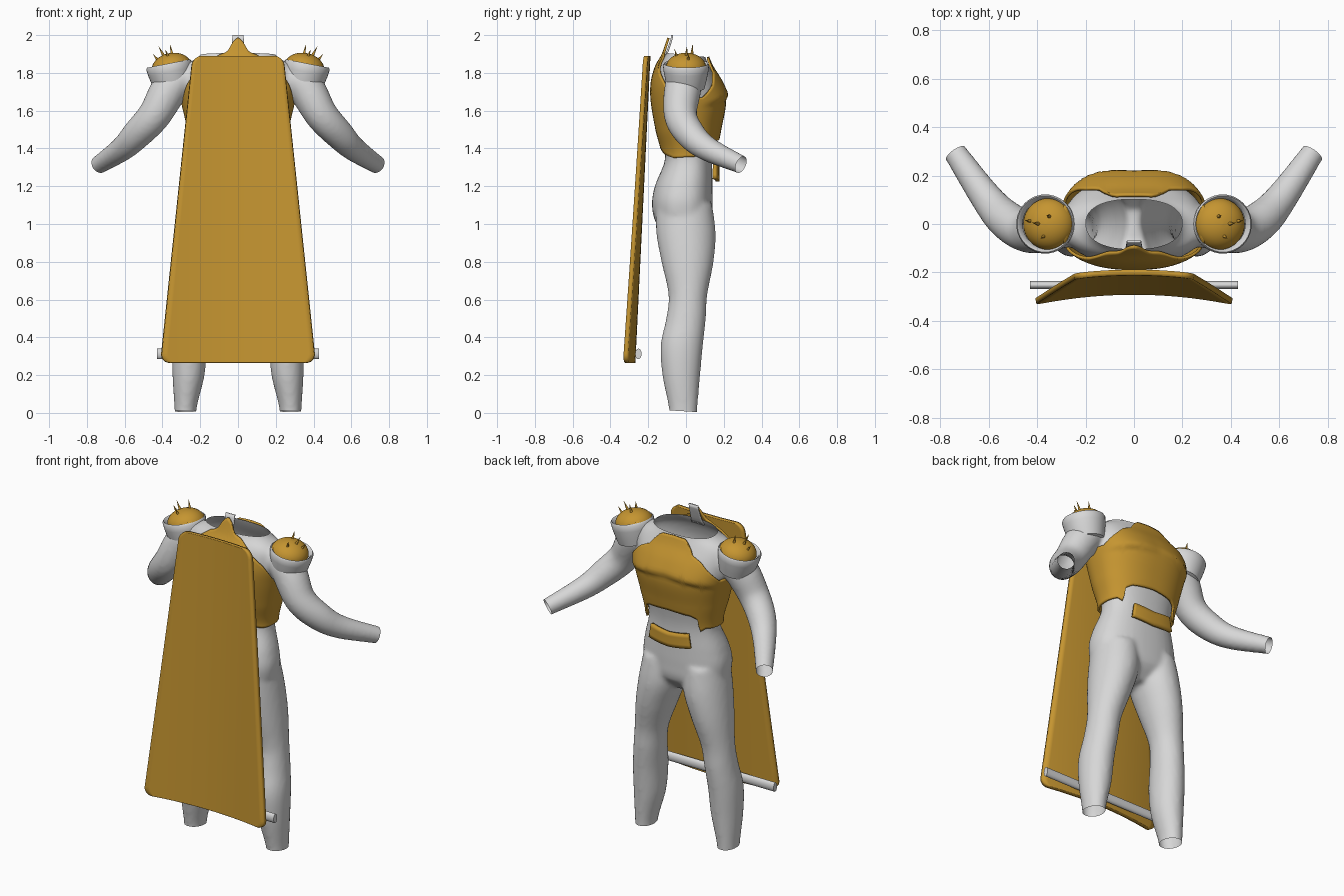
import bpy, bmesh, math
from mathutils import Vector, Matrix

if "Cube" in bpy.data.objects:
    bpy.data.objects.remove(bpy.data.objects["Cube"])


def material(name, rgb):
    m = bpy.data.materials.new(name)
    m.diffuse_color = (*rgb, 1)
    m.use_nodes = True
    m.node_tree.nodes["Principled BSDF"].inputs["Base Color"].default_value = m.diffuse_color
    return m


GREY = material("light_grey", (0.68, 0.68, 0.68))
GOLD = material("ochre_gold", (0.56, 0.30, 0.03))


def finish(name, bm, mat, thick=0):
    bmesh.ops.recalc_face_normals(bm, faces=bm.faces)
    me = bpy.data.meshes.new(name)
    bm.to_mesh(me)
    bm.free()
    me.materials.append(mat)
    ob = bpy.data.objects.new(name, me)
    bpy.context.collection.objects.link(ob)
    if thick:
        mod = ob.modifiers.new("thickness", "SOLIDIFY")
        mod.thickness = thick
        mod.offset = 0
    return ob


def loft(bm, rings, closed=True, cap=True):
    rows = [[bm.verts.new(p) for p in ring] for ring in rings]
    n = len(rows[0])
    for a, b in zip(rows, rows[1:]):
        for i in range(n if closed else n - 1):
            j = (i + 1) % n
            bm.faces.new((a[i], a[j], b[j], b[i]))
    if cap:
        bm.faces.new(rows[0])
        bm.faces.new(rows[-1])


def lerp(table, t):
    # piecewise linear lookup of key -> value
    for (a, u), (b, v) in zip(table, table[1:]):
        if t <= b:
            return u + (v - u) * max(0, (t - a) / (b - a))
    return table[-1][1]


def spline(rows, t):
    # smooth lookup of several columns keyed by the first one
    i = max(0, min(len(rows) - 2, sum(r[0] <= t for r in rows) - 1))
    a, b = rows[i], rows[i + 1]
    p, q = rows[max(i - 1, 0)], rows[min(i + 2, len(rows) - 1)]
    h = b[0] - a[0]
    f = min(1, max(0, (t - a[0]) / h))
    out = []
    for k in range(1, len(a)):
        m0 = (b[k] - p[k]) / (b[0] - p[0]) * h
        m1 = (q[k] - a[k]) / (q[0] - a[0]) * h
        out.append((2*f**3 - 3*f*f + 1) * a[k] + (f**3 - 2*f*f + f) * m0
                   + (3*f*f - 2*f**3) * b[k] + (f**3 - f*f) * m1)
    return out


# torso sections: height, half width, back y, front y
TORSO = [(0.92, .06, -.07, .06), (1.0, .235, -.155, .13), (1.1, .27, -.18, .14),
         (1.2, .255, -.165, .14), (1.35, .215, -.11, .14), (1.5, .245, -.14, .165),
         (1.65, .28, -.165, .19), (1.75, .295, -.165, .165), (1.84, .28, -.14, .12),
         (1.89, .20, -.11, .10), (1.99, .16, -.075, .08)]
# leg sections: height, centre x, centre y, half width, half depth
LEG = [(-.06, .278, -.015, .056, .073), (.02, .278, -.015, .058, .075),
       (.2, .262, -.025, .085, .10), (.36, .255, -.022, .092, .112),
       (.5, .24, 0, .09, .105), (.62, .225, .01, .092, .102),
       (.8, .185, .008, .115, .138), (.95, .15, 0, .13, .157), (1.1, .135, -.01, .12, .15)]
# arm path: step, x, y, z, radius
ARM = [(0, .24, -.01, 1.79, .075), (1, .35, -.015, 1.73, .098), (2, .44, -.03, 1.58, .088),
       (3, .53, .02, 1.48, .08), (4, .61, .11, 1.40, .066), (5, .735, .29, 1.315, .049),
       (6, .775, .345, 1.288, .047)]


def surface(phi, z, off=0.0):
    # point on the torso; phi in degrees from the front
    rx, y0, y1 = spline(TORSO, z)
    s, c = math.sin(math.radians(phi)), math.cos(math.radians(phi))
    x = (rx + off) * math.copysign(abs(s) ** .85, s)
    y = (y0 + y1) / 2 + ((y1 - y0) / 2 + off) * math.copysign(abs(c) ** .85, c)
    return Vector((x, y, z))


# body: torso, legs and arms fused into one skin
bm = bmesh.new()
loft(bm, [[surface(i * 7.5, .92 + k * .0267) for i in range(48)] for k in range(41)])
for s in (1, -1):
    rings = []
    for k in range(40):
        z = -.06 + 1.16 * k / 39
        cx, cy, rx, ry = spline(LEG, z)
        rings.append([(s * (cx + rx * math.cos(i * math.tau / 32)),
                       cy + ry * math.sin(i * math.tau / 32), z) for i in range(32)])
    loft(bm, rings)
    rings = []
    for k in range(31):
        t = k / 5
        x, y, z, r = spline(ARM, t)
        d = Vector(spline(ARM, t + .05)[:3]) - Vector(spline(ARM, t - .05)[:3])
        rot = d.to_track_quat('Z', 'Y')
        ring = [Vector((x, y, z)) + rot @ Vector((r * math.cos(i * math.tau / 24),
                r * math.sin(i * math.tau / 24), 0)) for i in range(24)]
        rings.append([(s * p.x, p.y, p.z) for p in ring])
    loft(bm, rings)
body = finish("body", bm, GREY)
mod = body.modifiers.new("fuse", "REMESH")
mod.mode, mod.voxel_size = 'VOXEL', 0.013
mod = body.modifiers.new("relax", "SMOOTH")
mod.factor, mod.iterations = 0.5, 6
bpy.context.view_layer.objects.active = body
for name in ("fuse", "relax"):
    bpy.ops.object.modifier_apply(modifier=name)

# open the neck, ankles and wrists
bm = bmesh.new()
bm.from_mesh(body.data)


def cut(co, no, test):
    faces = [f for f in bm.faces if test(f.calc_center_median())]
    geom = set(faces)
    for f in faces:
        geom.update(f.verts)
        geom.update(f.edges)
    bmesh.ops.bisect_plane(bm, geom=list(geom), plane_co=co, plane_no=no, clear_outer=True)


cut((0, -.1, 1.905), (0, .1, 1), lambda c: c.z > 1.8 and abs(c.x) < .3)
cut((0, 0, .008), (0, -.06, -1), lambda c: c.z < .2)
for s in (1, -1):
    cut((s * .735, .292, 1.315), (s * .125, .18, -.085), lambda c: c.x * s > .62 and c.z > 1.1)
bm.to_mesh(body.data)
bm.free()
body.data.materials.clear()
body.data.materials.append(GREY)


def shell(name, phi0, phi1, low, high, off, mat, cols, rows=28, chest=0.0, thick=.012):
    # plate that follows the torso between two edge heights
    bm = bmesh.new()
    full = phi1 - phi0 == 360
    rings = []
    for k in range(rows + 1):
        ring = []
        for i in range(cols if full else cols + 1):
            phi = phi0 + (phi1 - phi0) * i / cols
            a = abs((phi + 180) % 360 - 180)
            z0, z1 = lerp(low, a), lerp(high, a)
            z = z0 + (z1 - z0) * k / rows
            p = surface(phi, z, off)
            # raised breast ledge fading upward
            edge = 1.69 - .0006 * a
            lift = max(0, min(1, (z - edge + .03) / .03)) * max(0, 1 - max(0, z - edge) / .14)
            p.y += chest * lift * max(0, 1 - (abs(a - 28) / 50) ** 2)
            ring.append(p)
        rings.append(ring)
    loft(bm, rings, closed=full, cap=False)
    return finish(name, bm, mat, thick)


# chest and back armour with stepped edges
shell("chest_armour", 0, 360,
      [(0, 1.45), (30, 1.44), (42, 1.42), (47, 1.34), (58, 1.36), (120, 1.35), (150, 1.37), (180, 1.41)],
      [(0, 1.885), (17, 1.88), (23, 1.81), (37, 1.78), (48, 1.74), (72, 1.67), (110, 1.67),
       (128, 1.76), (146, 1.82), (154, 1.89), (167, 1.91), (175, 1.97), (180, 1.985)],
      .016, GOLD, 120, chest=.022)
# belt plate
shell("belt_plate", -27, 27, [(0, 1.225), (27, 1.24)], [(0, 1.31), (27, 1.325)], .028, GOLD, 16, 4, thick=.02)
# raised collar tab behind the neck
shell("collar_tab", 172, 188, [(0, 1.87)], [(0, 2.0)], -.002, GREY, 8, 6, thick=.01)


# cape: tapered, bowed sheet with rounded corners
bm = bmesh.new()
rings, R = [], .05
steps = [R * (1 - math.cos(i * math.pi / 12)) for i in range(7)]
heights = [.265 + s for s in steps] + [.315 + 1.525 * k / 20 for k in range(1, 20)] \
    + [1.89 - s for s in reversed(steps)]
for z in heights:
    v = (z - .265) / 1.625
    d = R - min(R, z - .265, 1.89 - z)
    w = .41 - .17 * v - (R - math.sqrt(max(0, R * R - d * d)))
    yc = -.28 + .08 * v
    rings.append([(w * u / 12, yc - .25 * (w * u / 12) ** 2, z) for u in range(-12, 13)])
loft(bm, rings, closed=False, cap=False)
finish("cape", bm, GOLD, .024)

# weight rod in the cape hem
bm = bmesh.new()
bmesh.ops.create_cone(bm, cap_ends=True, segments=24, radius1=.028, radius2=.028, depth=.86,
                      matrix=Matrix.Translation((0, -.252, .312)) @ Matrix.Diagonal((1, .6, 1, 1))
                      @ Matrix.Rotation(math.pi / 2, 4, 'Y'))
finish("cape_rod", bm, GREY)


def lathe(name, profile, place, mat, thick=0):
    bm = bmesh.new()
    loft(bm, [[place @ Vector((r * math.cos(i * math.tau / 40), r * math.sin(i * math.tau / 40), z))
               for i in range(40)] for r, z in profile], cap=False)
    return finish(name, bm, mat, thick)


SPIKES = [((.345, .03, 1.88), (.36, .035, 1.95)), ((.385, 0, 1.875), (.42, .005, 1.94)),
          ((.415, .01, 1.855), (.45, .015, 1.90)), ((.365, -.045, 1.87), (.385, -.06, 1.925))]
for s, side in ((1, "right"), (-1, "left")):
    place = Matrix.Translation((s * .363, 0, 1.825)) @ Matrix.Rotation(s * math.radians(11), 4, 'Y')
    # shoulder cup
    lathe(side + "_shoulder_cup", [(.08, -.115), (.098, -.11), (.108, -.07), (.118, -.02),
                                   (.122, .015), (.116, .025), (.108, .018), (.1, -.01)], place, GREY)
    # shoulder dome
    dome = place @ Matrix.Translation((s * -.012, 0, 0))
    lathe(side + "_shoulder_dome", [(.106 * math.cos(a * math.pi / 20) + .0005,
                                     .078 * math.sin(a * math.pi / 20)) for a in range(11)], dome, GOLD)
    # inner strap joining dome and torso
    bm = bmesh.new()
    bmesh.ops.create_uvsphere(bm, u_segments=24, v_segments=12, radius=1, matrix=Matrix.Translation(
        (s * .288, 0, 1.85)) @ Matrix.Diagonal((.03, .085, .036, 1)))
    finish(side + "_shoulder_strap", bm, GOLD)
    # spikes
    bm = bmesh.new()
    for base, tip in SPIKES:
        b, t = (Vector((s * p[0], p[1], p[2])) for p in (base, tip))
        m = Matrix.Translation((b + t) / 2) @ (t - b).to_track_quat('Z', 'Y').to_matrix().to_4x4()
        bmesh.ops.create_cone(bm, cap_ends=True, segments=10, radius1=.011, radius2=.0005,
                              depth=(t - b).length, matrix=m)
    finish(side + "_shoulder_spikes", bm, GOLD)

# smooth shading with sharp edges kept
for ob in bpy.context.scene.objects:
    ob.select_set(True)
bpy.context.view_layer.objects.active = body
bpy.ops.object.shade_smooth_by_angle(angle=math.radians(40))
